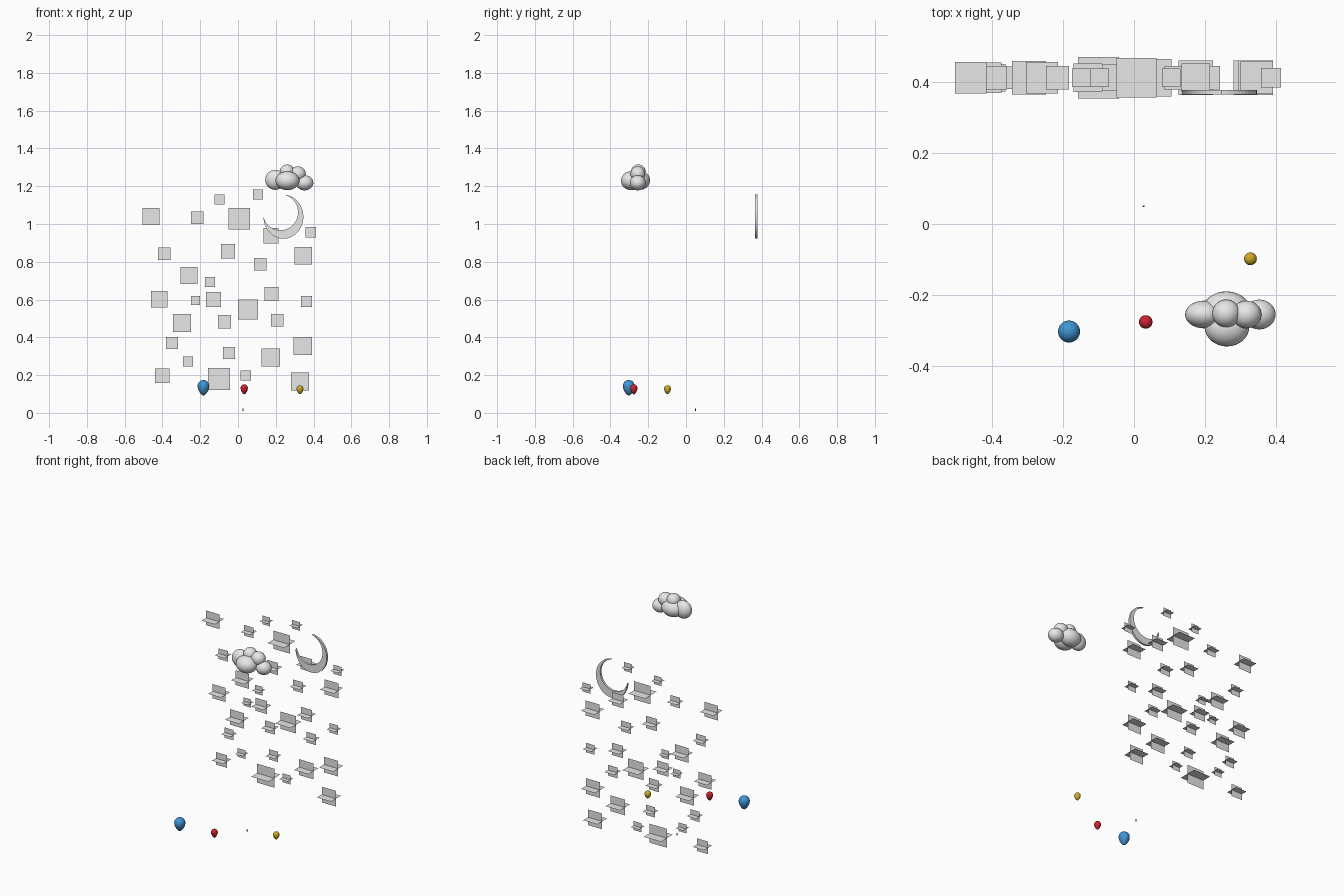
import bpy, bmesh
from math import sin, cos, pi, radians

cube = bpy.data.objects.get("Cube")
if cube:
    bpy.data.objects.remove(cube, do_unlink=True)


def material(name, colour):
    mat = bpy.data.materials.new(name)
    mat.use_nodes = True
    mat.diffuse_color = (*colour, 1)
    mat.node_tree.nodes["Principled BSDF"].inputs["Base Color"].default_value = (*colour, 1)
    return mat


white = material("soft white", (0.8, 0.8, 0.8))
blue = material("balloon blue", (0.05, 0.3, 0.65))
red = material("balloon red", (0.6, 0.017, 0.03))
yellow = material("balloon yellow", (0.6, 0.4, 0.02))
dark = material("dark grey", (0.05, 0.05, 0.05))


def finish(bm, name, mat, smooth=False):
    bmesh.ops.recalc_face_normals(bm, faces=bm.faces)
    mesh = bpy.data.meshes.new(name)
    bm.to_mesh(mesh)
    bm.free()
    mesh.materials.append(mat)
    for poly in mesh.polygons:
        poly.use_smooth = smooth
    obj = bpy.data.objects.new(name, mesh)
    bpy.context.collection.objects.link(obj)
    return obj


# Stars: an upright and a level square card crossing at the middle (x, z, size)
STAR_Y = 0.412
stars = [
    (-.46, 1.04, .09), (-.215, 1.033, .065), (-.097, 1.13, .053), (.105, 1.157, .053),
    (.007, 1.028, .112), (.174, .938, .08), (.386, .956, .056), (-.39, .843, .065),
    (-.053, .856, .075), (.119, .787, .066), (.346, .832, .092), (-.259, .727, .09),
    (-.148, .692, .053), (-.417, .602, .087), (-.225, .595, .05), (-.13, .6, .08),
    (.177, .629, .075), (.053, .547, .106), (.362, .59, .058), (-.296, .476, .095),
    (-.071, .483, .07), (.209, .491, .066), (-.349, .37, .063), (-.264, .272, .053),
    (-.048, .317, .063), (.174, .293, .097), (.343, .354, .096), (-.4, .196, .077),
    (-.1, .18, .116), (.04, .198, .055), (.328, .166, .096),
]
corners = [(-1, -1), (1, -1), (1, 1), (-1, 1)]
for i, (x, z, size) in enumerate(stars):
    h = size / 2
    bm = bmesh.new()
    bm.faces.new([bm.verts.new((x + a * h, STAR_Y, z + b * h)) for a, b in corners])
    bm.faces.new([bm.verts.new((x + a * h, STAR_Y + b * h, z)) for a, b in corners])
    finish(bm, f"star_{i + 1}", white)

# Moon: a thin crescent between an outer and an inner arc meeting at the tips
STEPS = 40
bm = bmesh.new()
rows = []
for i in range(STEPS + 1):
    t = i / STEPS
    out = radians(180 + t * 267)
    inn = radians(194 + t * 242)
    r = 0.0896 + (0.0985 - 0.0896) * t
    outer = (.2405 + .1055 * cos(out), 1.0385 + .1165 * sin(out))
    inner = (.222 + r * cos(inn), 1.0595 + r * sin(inn))
    rows.append([bm.verts.new((p[0], y, p[1])) for y in (.365, .378) for p in (outer, inner)])
for a, b in zip(rows, rows[1:]):
    for j, k in ((0, 1), (1, 3), (3, 2), (2, 0)):
        bm.faces.new((a[j], a[k], b[k], b[j]))
for end in (rows[0], rows[-1]):
    bm.faces.new([end[j] for j in (0, 1, 3, 2)])
finish(bm, "crescent_moon", white)

# Cloud: overlapping puffs (centre, radii)
puffs = {
    "left": ((.197, -.255, 1.234), (.053, .039, .053)),
    "front": ((.262, -.29, 1.229), (.063, .055, .05)),
    "back": ((.26, -.243, 1.231), (.067, .053, .05)),
    "top": ((.26, -.252, 1.277), (.039, .039, .038)),
    "upper_right": ((.317, -.255, 1.265), (.042, .039, .04)),
    "right": ((.353, -.255, 1.218), (.046, .042, .04)),
}
for name, (centre, radii) in puffs.items():
    bm = bmesh.new()
    bmesh.ops.create_uvsphere(bm, u_segments=32, v_segments=16, radius=1)
    bmesh.ops.scale(bm, vec=radii, verts=bm.verts)
    bmesh.ops.translate(bm, vec=centre, verts=bm.verts)
    finish(bm, "cloud_puff_" + name, white, True)


# Balloons: round tops that taper to a point
def balloon(name, mat, x, y, radius, top, bottom):
    bm = bmesh.new()
    bmesh.ops.create_uvsphere(bm, u_segments=32, v_segments=20, radius=1)
    middle = top - radius
    for v in bm.verts:
        taper = 1
        if v.co.z < 0:
            taper = 1 - 0.3 * v.co.z ** 2
            v.co.z *= (middle - bottom) / radius
        v.co = (x + v.co.x * radius * taper, y + v.co.y * radius * taper, middle + v.co.z * radius)
    finish(bm, name, mat, True)


balloon("blue_balloon", blue, -.183, -.303, .031, .174, .092)
balloon("red_balloon", red, .033, -.276, .019, .151, .098)
balloon("yellow_balloon", yellow, .328, -.098, .018, .146, .099)

# Tiny post near the ground
bm = bmesh.new()
bmesh.ops.create_cone(bm, cap_ends=True, segments=8, radius1=.0025, radius2=.0025, depth=.014)
bmesh.ops.translate(bm, vec=(.027, .05, .016), verts=bm.verts)
finish(bm, "small_post", dark)
